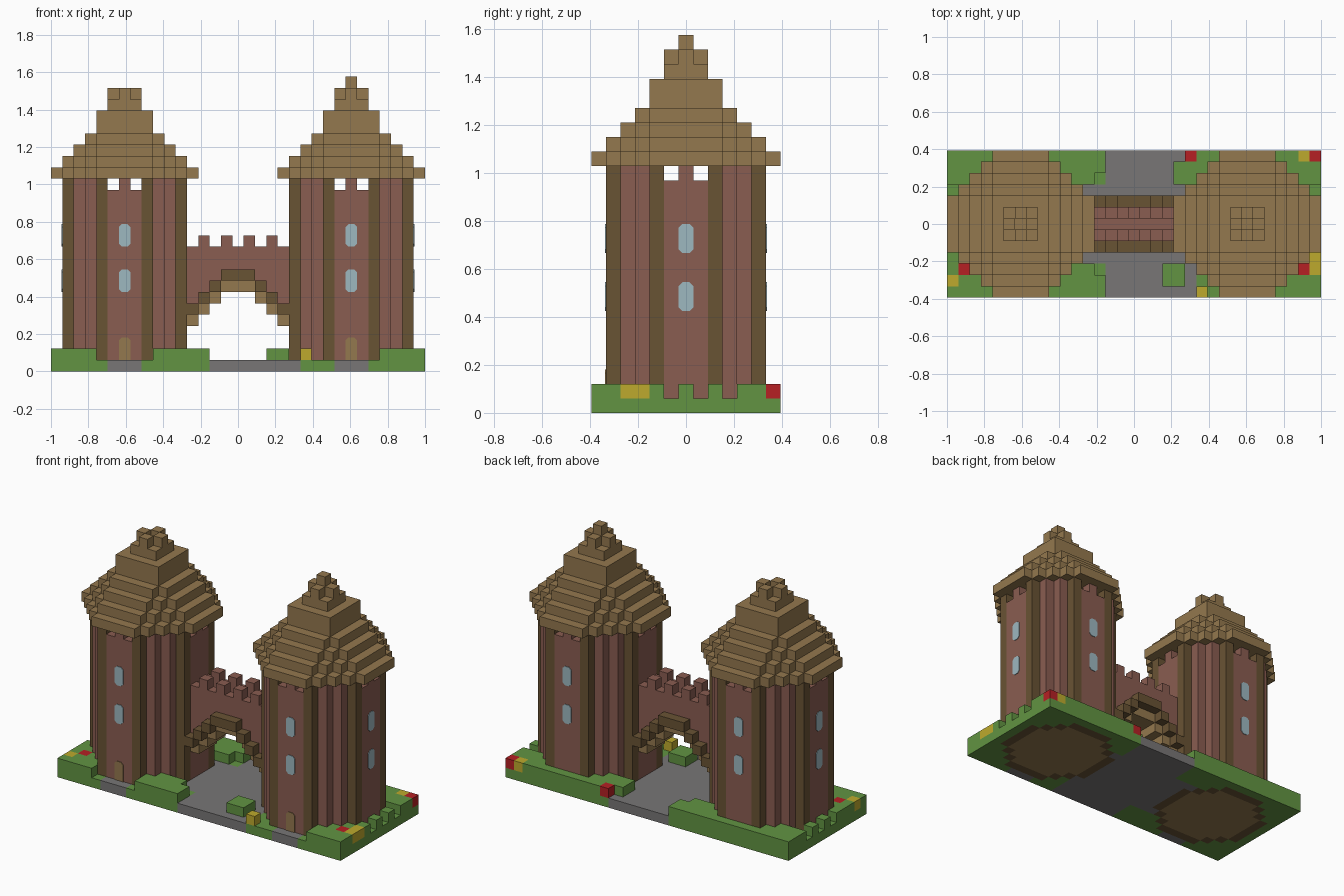
import bpy
import bmesh
import math
from mathutils import Matrix, Vector

cube = bpy.data.objects.get("Cube")
if cube:
    bpy.data.objects.remove(cube)

U = 2 / 33          # edge of one block
TOWER = 10          # tower centre offset in blocks


def linear(c):
    c /= 255
    return c / 12.92 if c <= 0.04045 else ((c + 0.055) / 1.055) ** 2.4


def material(name, r, g, b):
    mat = bpy.data.materials.new(name)
    mat.use_nodes = True
    col = (linear(r), linear(g), linear(b), 1)
    mat.diffuse_color = col
    mat.node_tree.nodes["Principled BSDF"].inputs["Base Color"].default_value = col
    return mat


MATS = {
    "grass": material("grass", 98, 148, 66),
    "stone": material("path_stone", 120, 118, 118),
    "brick": material("red_brick", 138, 93, 81),
    "dark": material("dark_wood", 105, 83, 52),
    "plank": material("light_wood", 148, 120, 78),
    "glass": material("window_glass", 158, 184, 192),
    "yellow": material("yellow_flower", 190, 170, 45),
    "red": material("red_flower", 182, 32, 36),
}
SIDES = [Vector(s) for s in
         ((1, 0, 0), (-1, 0, 0), (0, 1, 0), (0, -1, 0), (0, 0, 1), (0, 0, -1))]


def finish(name, bm, mats):
    mesh = bpy.data.meshes.new(name)
    bm.to_mesh(mesh)
    bm.free()
    for m in mats:
        mesh.materials.append(MATS[m])
    obj = bpy.data.objects.new(name, mesh)
    bpy.context.collection.objects.link(obj)
    return obj


def blocks(name, cells):
    """Build the outer skin of a set of blocks, cells maps (x, y, layer) to a material."""
    bm = bmesh.new()
    used = sorted(set(cells.values()))
    for cell, mat in cells.items():
        centre = Vector(cell) + Vector((0, 0, 0.5))
        for n in SIDES:
            if tuple(int(a + b) for a, b in zip(cell, n)) in cells:
                continue
            s = n.yzx
            t = n.cross(s)
            corners = [centre + (n + s * a + t * b) / 2
                       for a, b in ((-1, -1), (1, -1), (1, 1), (-1, 1))]
            face = bm.faces.new([bm.verts.new(p * U) for p in corners])
            face.material_index = used.index(mat)
    bmesh.ops.remove_doubles(bm, verts=bm.verts[:], dist=U / 100)
    return finish(name, bm, used)


def octagon(x, y, reach, total):
    return max(abs(x), abs(y)) <= reach and abs(x) + abs(y) <= total


def disk(reach, total):
    span = range(-reach, reach + 1)
    return [(x, y) for x in span for y in span if octagon(x, y, reach, total)]


def on_ring(x, y):
    return max(abs(x), abs(y)) == 5 or abs(x) + abs(y) == 7


def plate(name, cx, turn, low, high, mat, square_base=False):
    """Thin pane with cut corners on a tower face, turned about the tower axis."""
    w, c = 0.5, 0.25
    base = [(-w, low), (w, low)] if square_base else \
        [(-w, low + c), (c - w, low), (w - c, low), (w, low + c)]
    outline = base + [(w, high - c), (w - c, high), (c - w, high), (-w, high - c)]
    bm = bmesh.new()
    face = bm.faces.new([bm.verts.new((x * U, -5.5 * U, z * U)) for x, z in outline])
    out = bmesh.ops.extrude_face_region(bm, geom=[face])
    verts = [v for v in out["geom"] if isinstance(v, bmesh.types.BMVert)]
    bmesh.ops.translate(bm, verts=verts, vec=(0, -0.004, 0))
    bmesh.ops.recalc_face_normals(bm, faces=bm.faces[:])
    bm.transform(Matrix.Translation((cx * U, 0, 0)) @ Matrix.Rotation(turn, 4, "Z"))
    finish(name, bm, [mat])


# Ground: grass, paths and tower floors
def ground_material(x, y):
    dx = abs(x) - TOWER
    if octagon(dx, y, 5, 7):
        return "dark" if on_ring(dx, y) else "plank"
    if abs(dx) <= 1 and y == -6:
        return "stone"
    if -2 <= x <= 4 or (abs(x) <= 5 and abs(y) <= 3) or (x == 5 and y < -3):
        return "stone"
    return "grass"


# Raised grass around the towers
def raised_grass(x, y):
    if octagon(abs(x) - TOWER, y, 5, 7):
        return False
    if abs(x) >= 13:
        return y not in (-1, 1, 3)
    if y == 6:
        return x <= -3 or x >= 5
    if -7 <= x <= -3:
        return abs(y) >= 5 or (abs(y) == 4 and x <= -4)
    if 3 <= x <= 4 and y in (-5, -4):
        return True
    return 4 <= x <= 8 and y >= 4


ground = {}
for x in range(-16, 17):
    for y in range(-6, 7):
        ground[x, y, 0] = ground_material(x, y)
        if raised_grass(x, y):
            ground[x, y, 1] = "grass"
for x, y in ((-16, -5), (16, -3), (16, -4), (6, -6), (15, 6)):
    ground[x, y, 1] = "yellow"
for x, y in ((-15, -4), (15, -4), (5, 6), (16, 6)):
    ground[x, y, 1] = "red"
blocks("ground", ground)

# Towers with stepped roofs, windows and doors
ROOF = [(6, 8), (5, 7), (4, 6), (3, 5), (2, 4), (2, 4), (1, 2), (1, 1), (0, 0)]
for side, cx in (("right", -TOWER), ("left", TOWER)):
    walls = {}
    for x, y in disk(5, 7):
        near, far = sorted((abs(x), abs(y)))
        if not on_ring(x, y):
            continue
        for k in range(1, 17):
            if k == 16 and far == 5 and near == 1:
                continue        # vents under the eaves
            walls[cx + x, y, k] = "dark" if (near, far) == (2, 5) else "brick"
    blocks(side + "_tower_walls", walls)

    roof = {(cx + x, y, 17 + i): "plank"
            for i, size in enumerate(ROOF) for x, y in disk(*size)}
    if side == "right":         # this roof has an open tip
        del roof[cx, 0, 25], roof[cx, 0, 24]
    blocks(side + "_tower_roof", roof)

    outer = math.pi / 2 if cx > 0 else -math.pi / 2
    for label, turn in (("front", 0), ("back", math.pi), ("side", outer)):
        for level, low in (("lower", 7), ("upper", 11)):
            plate(f"{side}_tower_{label}_{level}_window", cx, turn, low, low + 2, "glass")
    plate(side + "_tower_door", cx, 0, 1, 3, "plank", square_base=True)

# Bridge with arch, walkway, parapets and battlements
bridge, arch = {}, {}
for x in range(-4, 5):
    foot = 7 - max(0, abs(x) - 1)
    for y in range(-2, 3):
        arch[x, y, foot + 1] = "dark"
        if abs(y) == 2:
            continue
        arch[x, y, foot] = "plank"
        top = 10 if y == 0 else 11 + x % 2
        for k in range(foot + 2, top):
            bridge[x, y, k] = "brick"
blocks("bridge_walls", bridge)
blocks("bridge_arch", arch)
